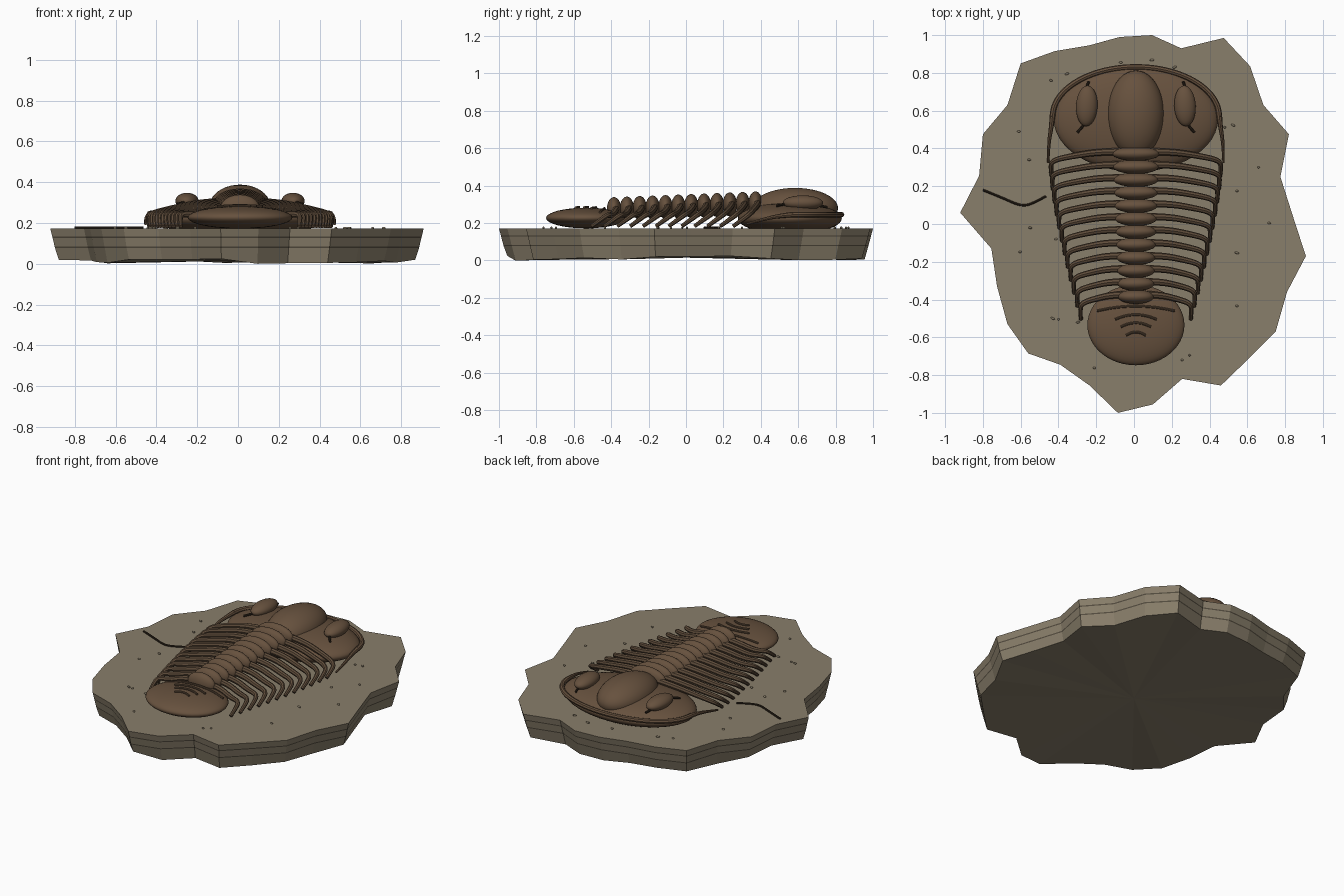
import bpy, bmesh, math, random
from mathutils import Matrix, Vector

if "Cube" in bpy.data.objects:
    bpy.data.objects.remove(bpy.data.objects["Cube"])

random.seed(4)
CX = 0.01      # fossil centre line
TOP = 0.172    # slab surface


def material(name, rgb):
    m = bpy.data.materials.new(name)
    m.diffuse_color = (*rgb, 1)
    m.use_nodes = True
    m.node_tree.nodes["Principled BSDF"].inputs["Base Color"].default_value = m.diffuse_color
    return m


STONE = material("stone", (0.25, 0.21, 0.145))
STRATA = material("dark strata", (0.085, 0.07, 0.048))
SHELL = material("brown shell", (0.135, 0.083, 0.048))
RIB = material("rib brown", (0.115, 0.073, 0.043))
GROOVE = material("dark groove", (0.03, 0.02, 0.012))


def mesh_object(name, bm, mats, smooth=True):
    me = bpy.data.meshes.new(name)
    bm.to_mesh(me)
    bm.free()
    for m in mats:
        me.materials.append(m)
    for p in me.polygons:
        p.use_smooth = smooth
    ob = bpy.data.objects.new(name, me)
    bpy.context.collection.objects.link(ob)
    return ob


def ellipsoids(name, items, mat, u=32, v=16):
    """items: (centre, radii, turn about z)"""
    bm = bmesh.new()
    for c, r, turn in items:
        mtx = Matrix.Translation(c) @ Matrix.Rotation(turn, 4, 'Z') @ Matrix.Diagonal((*r, 1))
        bmesh.ops.create_uvsphere(bm, u_segments=u, v_segments=v, radius=1, matrix=mtx)
    return mesh_object(name, bm, [mat])


def tubes(name, paths, radius, mat, taper=(1, 1)):
    """Smooth round tubes, radius changing from taper[0] to taper[1]."""
    cu = bpy.data.curves.new(name, 'CURVE')
    cu.dimensions = '3D'
    cu.bevel_depth = radius
    cu.bevel_resolution = 2
    cu.use_fill_caps = True
    for pts in paths:
        s = cu.splines.new('NURBS')
        s.points.add(len(pts) - 1)
        for i, (p, q) in enumerate(zip(s.points, pts)):
            t = i / (len(pts) - 1)
            p.co = (*q, 1)
            p.radius = taper[0] + (taper[1] - taper[0]) * t
        s.order_u = 3
        s.use_endpoint_u = True
        s.resolution_u = 5
        s.use_smooth = True
    cu.materials.append(mat)
    ob = bpy.data.objects.new(name, cu)
    bpy.context.collection.objects.link(ob)
    bpy.ops.object.select_all(action='DESELECT')
    ob.select_set(True)
    bpy.context.view_layer.objects.active = ob
    bpy.ops.object.convert(target='MESH')
    bpy.ops.object.shade_smooth_by_angle()


# Stone slab: ragged outline stacked in layers, with thin dark strata bands
OUTLINE = [(.095, 1), (.25, .93), (.475, .985), (.615, .835), (.685, .63), (.82, .475),
           (.775, .25), (.845, .03), (.91, -.17), (.81, -.36), (.75, -.57), (.605, -.715),
           (.46, -.855), (.255, -.82), (.1, -.955), (-.085, -1), (-.235, -.855),
           (-.39, -.745), (-.56, -.685), (-.67, -.53), (-.725, -.33), (-.755, -.13),
           (-.92, .06), (-.82, .255), (-.8, .475), (-.67, .63), (-.6, .85), (-.42, .915),
           (-.24, .945), (-.075, .99)]
bm = bmesh.new()
LEVELS = [(TOP, 1), (.134, .99), (.127, .988), (.084, .977), (.077, .975), (0, .955)]
rings = []
drops = [random.uniform(0, .026) for _ in OUTLINE]
drops[14] = 0
for z, s in LEVELS:
    rings.append([bm.verts.new((x * s, y * s, z if z else d))
                  for (x, y), d in zip(OUTLINE, drops)])
n = len(OUTLINE)
for k in range(len(LEVELS) - 1):
    for i in range(n):
        j = (i + 1) % n
        f = bm.faces.new((rings[k][i], rings[k][j], rings[k + 1][j], rings[k + 1][i]))
        f.material_index = k % 2
for ring, z in ((rings[0], TOP), (rings[-1], .015)):
    c = bm.verts.new((0, 0, z))
    for i in range(n):
        bm.faces.new((c, ring[i], ring[(i + 1) % n]))
bmesh.ops.recalc_face_normals(bm, faces=bm.faces)
mesh_object("slab", bm, [STONE, STRATA], smooth=False)

# Head shield, central lobe, eyes
ellipsoids("head_shield", [((CX, .555, .225), (.435, .278, .085), 0)], SHELL, 48, 24)
ellipsoids("head_lobe", [((CX, .583, .28), (.15, .23, .108), 0)], SHELL, 40, 20)
ellipsoids("eyes", [((CX + s * .26, .625, .308), (.057, .108, .04), s * .05)
                    for s in (-1, 1)], SHELL)

# Head rim with backward cheek spines
rim = []
for i in range(25):
    a = math.pi * i / 24
    rim.append((CX + .442 * math.cos(a), .57 + .262 * math.sin(a), .245))
spine = [(.448, .51, .24), (.462, .43, .225), (.464, .325, .195)]
tubes("head_rim", [rim], .015, SHELL)
tubes("cheek_spines", [[(CX + s * .442, .57, .245)] + [(CX + s * x, y, z) for x, y, z in spine]
                       for s in (-1, 1)], .015, SHELL, (1, .4))

# Head seams running past the eyes
tubes("head_seams", [[(CX + s * x, y, z) for x, y, z in
                      ((.25, .755, .285), (.27, .7, .295), (.25, .6, .305),
                       (.265, .53, .304), (.31, .485, .292))] for s in (-1, 1)], .007, GROOVE)

# Thorax: ring lobes along the axis, each with a rib curving out, back and down
lobes, ribs = [], []
N = 12
for i in range(N):
    t = i / (N - 1)
    y = .372 - .757 * t
    z = .305 - .03 * t
    lobes.append(((CX, y, z), (.125 - .03 * t, .038, .064), 0))
    w = .452 - .157 * t ** 1.3
    for s in (-1, 1):
        ribs.append([(CX + s * a * w, y + dy, b) for a, dy, b in
                     ((.12, .01, z), (.4, .012, z - .003), (.75, -.012, z - .035),
                      (.98, -.035, .245), (1, -.075, .215), (.985, -.12, .183))])
ellipsoids("axis_rings", lobes, SHELL, 24, 14)
tubes("ribs", ribs, .0185, RIB, (1.1, .55))

# Tail shield and its arched ridges
TC, TR = Vector((CX, -.535, .227)), Vector((.257, .213, .055))
ellipsoids("tail_shield", [(TC, TR, 0)], SHELL, 48, 20)
ridges = []
for y, w, rise in ((-.455, .205, .025), (-.5, .11, .025), (-.54, .08, .022), (-.585, .052, .018)):
    path = []
    for k in range(9):
        u = k / 4 - 1
        px, py = w * u, y + rise * (1 - u * u) - .005
        q = 1 - (px / TR.x) ** 2 - ((py - TC.y) / TR.y) ** 2
        path.append((CX + px, py, TC.z + TR.z * math.sqrt(max(q, 0)) + .004))
    ridges.append(path)
tubes("tail_ridges", ridges, .0065, RIB)

# Crawl trace on the stone
tubes("trace", [[(-.8, .18, .176), (-.7, .14, .176), (-.6, .095, .176),
                 (-.54, .105, .176), (-.465, .148, .176)]], .006, GROOVE)

# Scattered grit
GRIT = [(-.44, .76), (-.355, .795), (-.07, .855), (.095, .868), (.215, .83), (-.61, .49),
        (-.555, .34), (.48, .512), (.525, .523), (.66, .3), (.545, .175), (.715, .005),
        (.545, -.153), (.545, -.434), (-.55, -.02), (-.413, -.08), (-.603, -.148),
        (-.43, -.5), (-.4, -.505), (-.296, -.52), (-.21, -.762), (.255, -.72), (.295, -.695)]
ellipsoids("grit", [((x, y, TOP + .003), (random.uniform(.006, .013), .006, .006),
                     random.uniform(-.5, .5)) for x, y in GRIT], STONE, 8, 6)
